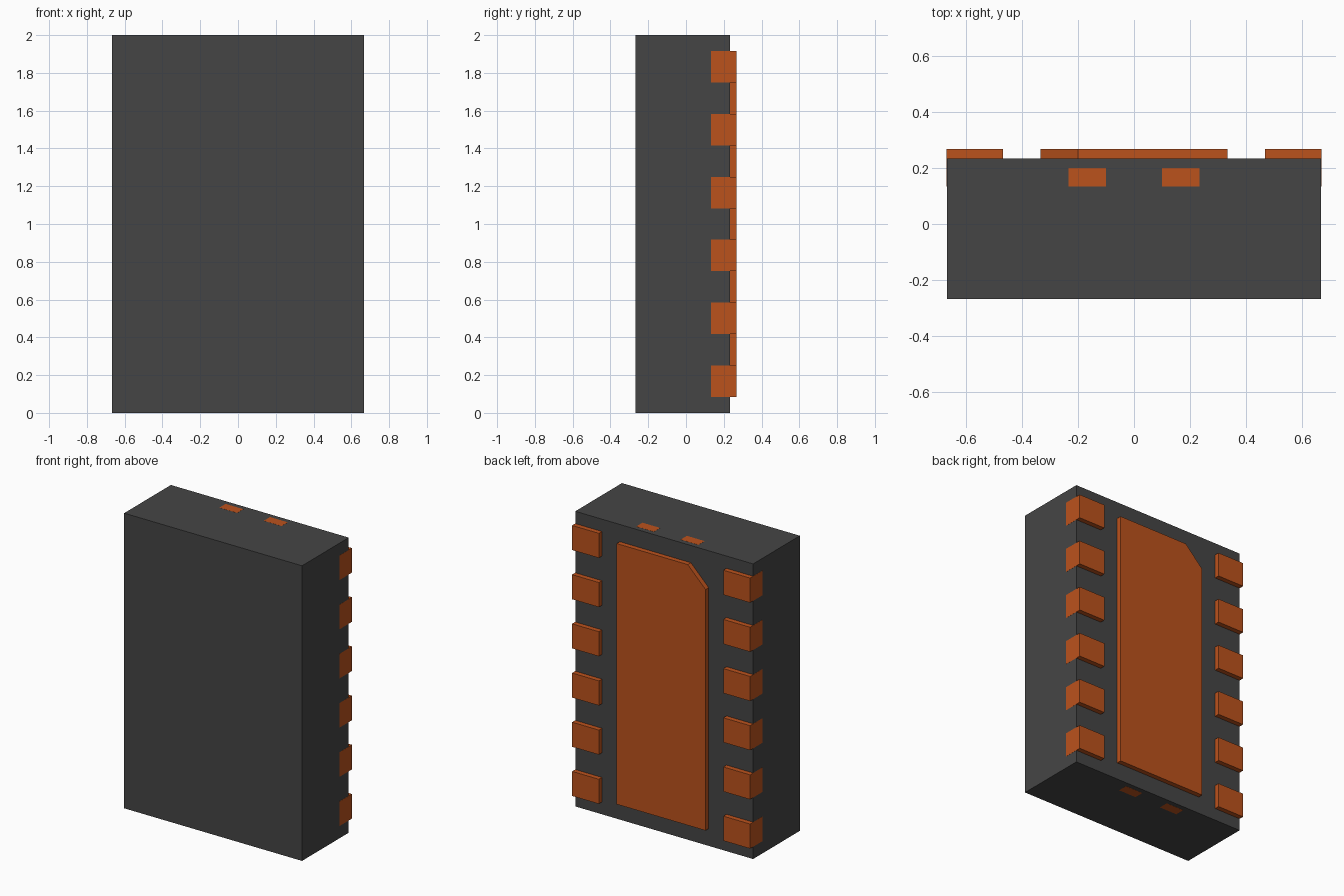
import bpy, bmesh

if "Cube" in bpy.data.objects:
    bpy.data.objects.remove(bpy.data.objects["Cube"])

def material(name, rgb):
    m = bpy.data.materials.new(name)
    m.diffuse_color = (*rgb, 1)
    m.use_nodes = True
    m.node_tree.nodes["Principled BSDF"].inputs["Base Color"].default_value = m.diffuse_color
    return m

BLACK = material("dark_resin", (0.06, 0.06, 0.06))
COPPER = material("copper", (0.5, 0.085, 0.012))
E = 0.0006  # tiny lift so flush metal sits just over the resin

def prism(name, outline, y0, y1, mat):
    """Extrude an (x, z) outline from y0 to y1."""
    bm = bmesh.new()
    face = bm.faces.new([bm.verts.new((x, y0, z)) for x, z in outline])
    ext = bmesh.ops.extrude_face_region(bm, geom=[face])["geom"]
    bmesh.ops.translate(bm, vec=(0, y1 - y0, 0),
                        verts=[v for v in ext if isinstance(v, bmesh.types.BMVert)])
    bmesh.ops.recalc_face_normals(bm, faces=bm.faces)
    me = bpy.data.meshes.new(name)
    bm.to_mesh(me)
    bm.free()
    me.materials.append(mat)
    ob = bpy.data.objects.new(name, me)
    bpy.context.collection.objects.link(ob)
    return ob

def box(name, x0, x1, y0, y1, z0, z1, mat):
    return prism(name, [(x0, z0), (x1, z0), (x1, z1), (x0, z1)], y0, y1, mat)

W, BACK, PAD = 0.6667, 0.2333, 0.2667

# Moulded package body
box("package_body", -W, W, -PAD, BACK, 0, 2, BLACK)

# Six contact pads per side, wrapping round the edge
for i in range(6):
    z = 1 / 6 + i / 3
    pad = box(f"contact_pad_{i + 1}", 0.4667, W + E, 0.1333, PAD,
              z - 1 / 12, z + 1 / 12, COPPER)
    pad.modifiers.new("mirror", 'MIRROR')

# Central thermal pad with one clipped corner
X, Z0, Z1, C = 0.3333, 0.1167, 1.8833, 0.1333
prism("thermal_pad", [(-X, Z0), (X, Z0), (X, Z1), (-X + C, Z1), (-X, Z1 - C)],
      BACK - 0.02, PAD, COPPER)

# Tie bar ends showing on the top and bottom faces
for side, z0, z1 in (("top", 1.9, 2 + E), ("bottom", -E, 0.1)):
    bar = box(f"tie_bar_{side}", 0.1, 0.2333, 0.1333, 0.2, z0, z1, COPPER)
    bar.modifiers.new("mirror", 'MIRROR')
